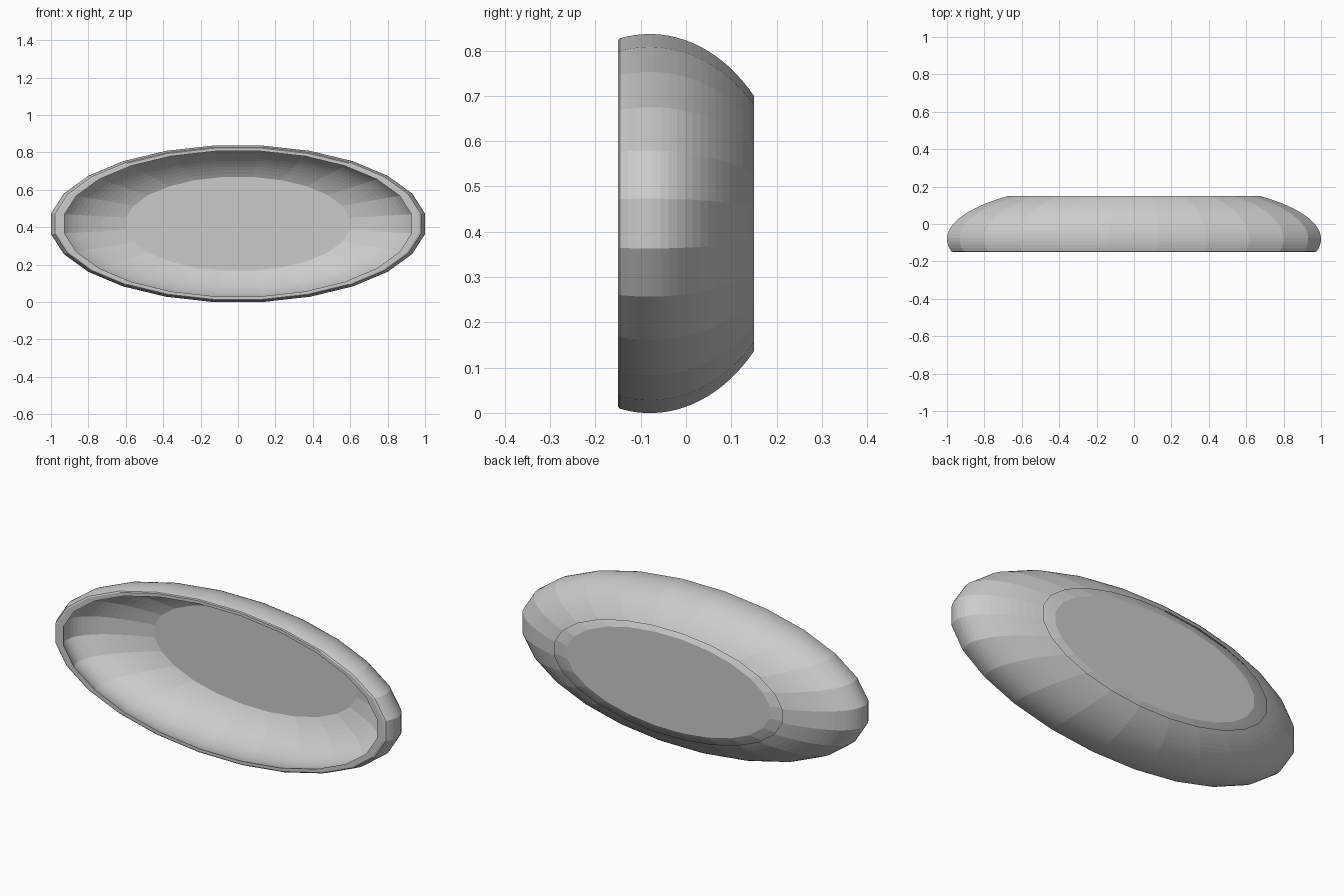
import bpy, bmesh, math

if "Cube" in bpy.data.objects:
    bpy.data.objects.remove(bpy.data.objects["Cube"])

SIDES = 24                      # facets around the oval
RX, RZ, CZ = 1.0086, 0.422, 0.418
CY = -0.08                      # widest plane of the bowl
BACK, FRONT = 0.149, -0.15


def arc(scale, depth, y0, y1, n):
    """Profile points (radius ratio, y) along an ellipsoid wall."""
    pts = []
    a0, a1 = math.asin((y0 - CY) / depth), math.asin((y1 - CY) / depth)
    for i in range(n + 1):
        a = a0 + (a1 - a0) * i / n
        pts.append((scale * math.cos(a), CY + depth * math.sin(a)))
    return pts


# outer wall (open at the back), softened rim, inner wall down to the floor
profile = arc(1.0, 0.311, 0.15, -0.146, 18)
profile += [(0.966, FRONT)]
profile += arc(0.955, 0.294, FRONT, BACK, 18)

bm = bmesh.new()
rings = []
for r, y in profile:
    ring = []
    for i in range(SIDES):
        a = 2 * math.pi * (i + 0.5) / SIDES
        ring.append(bm.verts.new((RX * r * math.cos(a), y, CZ + RZ * r * math.sin(a))))
    rings.append(ring)

for a, b in zip(rings, rings[1:]):
    for i in range(SIDES):
        j = (i + 1) % SIDES
        bm.faces.new((a[i], a[j], b[j], b[i]))

# flat floor of the bowl, facing the front
bm.faces.new(rings[-1])
bmesh.ops.recalc_face_normals(bm, faces=bm.faces)
bm.faces.ensure_lookup_table()
if bm.faces[-1].normal.y > 0:
    bmesh.ops.reverse_faces(bm, faces=bm.faces)

mesh = bpy.data.meshes.new("oval_bowl")
bm.to_mesh(mesh)
bm.free()
bowl = bpy.data.objects.new("oval_bowl", mesh)
bpy.context.collection.objects.link(bowl)
